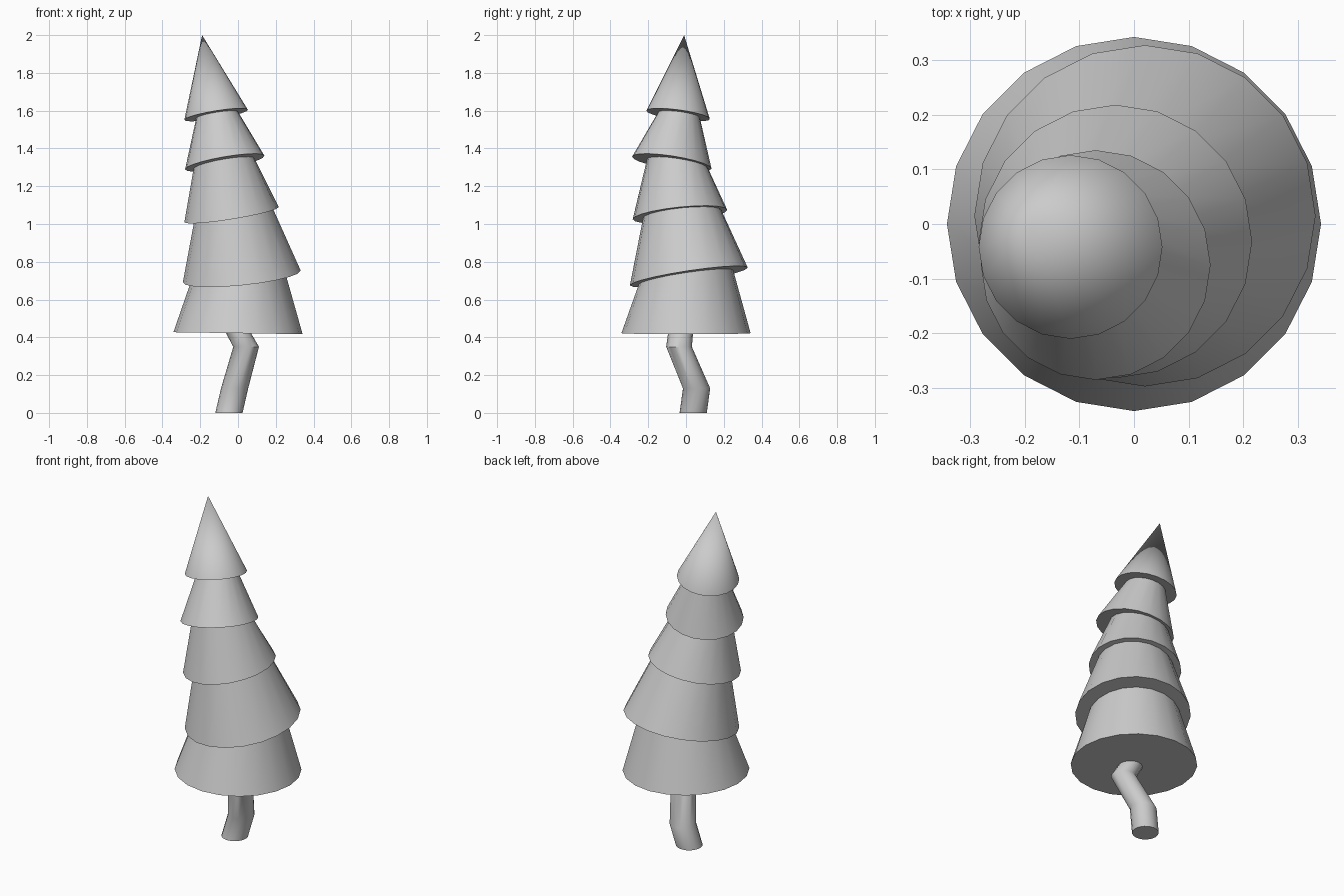
import bpy, bmesh, math

if "Cube" in bpy.data.objects:
    bpy.data.objects.remove(bpy.data.objects["Cube"])


def loft(name, rings, sides, tip=None):
    """Skin a list of (cx, cy, cz, slope_x, slope_y, radius) rings into one closed mesh."""
    bm = bmesh.new()
    loops = []
    for cx, cy, cz, sx, sy, r in rings:
        loop = []
        for i in range(sides):
            a = 2 * math.pi * i / sides
            x, y = r * math.cos(a), r * math.sin(a)
            loop.append(bm.verts.new((cx + x, cy + y, cz + sx * x + sy * y)))
        loops.append(loop)
    bm.faces.new(loops[0][::-1])
    for lo, hi in zip(loops, loops[1:]):
        for i in range(sides):
            j = (i + 1) % sides
            bm.faces.new((lo[i], lo[j], hi[j], hi[i]))
    if tip:
        apex = bm.verts.new(tip)
        for i in range(sides):
            bm.faces.new((loops[-1][i], loops[-1][(i + 1) % sides], apex))
    else:
        bm.faces.new(loops[-1])
    bmesh.ops.recalc_face_normals(bm, faces=bm.faces)
    mesh = bpy.data.meshes.new(name)
    bm.to_mesh(mesh)
    bm.free()
    ob = bpy.data.objects.new(name, mesh)
    bpy.context.collection.objects.link(ob)
    bpy.ops.object.select_all(action='DESELECT')
    ob.select_set(True)
    bpy.context.view_layer.objects.active = ob
    bpy.ops.object.shade_smooth_by_angle(angle=math.radians(40))
    return ob


# Branch tiers: skirt centre, slope of the skirt plane, skirt radius,
# then centre and radius of the neck of the tier below, in the same plane
tiers = [
    (0.0, 0.0, 0.422, -0.015, 0.0, 0.342, None),
    (0.02, 0.015, 0.722, 0.10, 0.15, 0.312, (0.0, 0.0, 0.25)),
    (-0.034, -0.032, 1.05, 0.16, 0.10, 0.25, (-0.024, -0.02, 0.207)),
    (-0.07, -0.075, 1.325, 0.17, -0.15, 0.21, (-0.074, -0.045, 0.161)),
    (-0.116, -0.042, 1.578, 0.16, -0.13, 0.168, (-0.111, -0.037, 0.11)),
]
rings = []
for cx, cy, cz, sx, sy, r, neck in tiers:
    if neck:
        nx, ny, nr = neck
        rings.append((nx, ny, cz + sx * (nx - cx) + sy * (ny - cy), sx, sy, nr))
    rings.append((cx, cy, cz, sx, sy, r))
loft("foliage", rings, 20, tip=(-0.19, -0.01, 2.0))

# Crooked trunk
path = [(-0.048, 0.038, 0.0, 0.072), (-0.018, 0.056, 0.13, 0.072),
        (0.043, -0.037, 0.35, 0.068), (-0.002, -0.028, 0.43, 0.066)]
loft("trunk", [(x, y, z, 0, 0, r) for x, y, z, r in path], 16)
